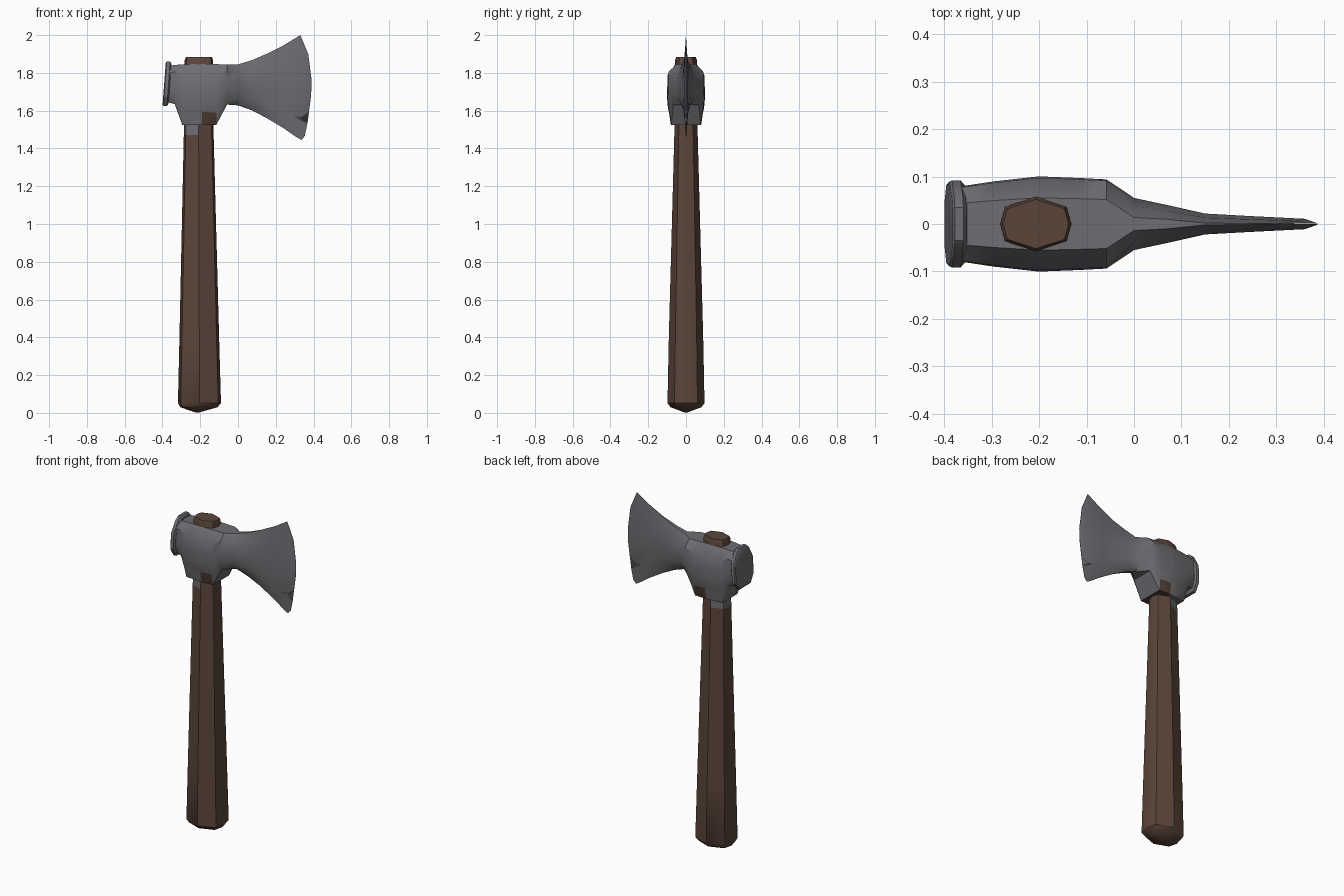
import bpy, bmesh, math

if "Cube" in bpy.data.objects:
    bpy.data.objects.remove(bpy.data.objects["Cube"])


def material(name, rgb):
    m = bpy.data.materials.new(name)
    m.diffuse_color = (*rgb, 1)
    m.use_nodes = True
    m.node_tree.nodes["Principled BSDF"].inputs["Base Color"].default_value = m.diffuse_color
    return m


steel = material("steel_grey", (0.155, 0.153, 0.168))
wood = material("brown_wood", (0.105, 0.060, 0.042))
rust = material("dark_rust", (0.075, 0.045, 0.033))


def loft(name, rings, mats, rule=None, angle=35):
    """Skin a list of closed rings, cap both ends, colour faces by a rule."""
    bm = bmesh.new()
    vs = [[bm.verts.new(p) for p in r] for r in rings]
    n = len(rings[0])
    for a, b in zip(vs, vs[1:]):
        for i in range(n):
            j = (i + 1) % n
            bm.faces.new((a[i], a[j], b[j], b[i]))
    bm.faces.new(vs[0][::-1])
    bm.faces.new(vs[-1])
    bmesh.ops.remove_doubles(bm, verts=bm.verts, dist=0.0004)
    bmesh.ops.recalc_face_normals(bm, faces=bm.faces)
    if rule:
        for f in bm.faces:
            f.material_index = rule(f.calc_center_median())
    me = bpy.data.meshes.new(name)
    bm.to_mesh(me)
    bm.free()
    ob = bpy.data.objects.new(name, me)
    bpy.context.collection.objects.link(ob)
    for m in mats:
        me.materials.append(m)
    bpy.ops.object.select_all(action='DESELECT')
    ob.select_set(True)
    bpy.context.view_layer.objects.active = ob
    bpy.ops.object.shade_smooth_by_angle(angle=math.radians(angle))
    return ob


# Handle: tapered eight-sided shaft with a low pointed butt
OCT = [(1, 0), (.87, .62), (0, 1), (-.87, .62), (-1, 0), (-.87, -.62), (0, -1), (.87, -.62)]
handle_rows = [(0.003, -.215, .012, .01), (.03, -.207, .098, .082), (.052, -.204, .114, .098),
               (.4, -.205, .105, .091), (1.47, -.208, .079, .062), (1.53, -.208, .078, .060),
               (1.868, -.207, .075, .058), (1.883, -.207, .069, .052)]
loft("handle", [[(cx + a * rx, b * ry, z) for a, b in OCT] for z, cx, rx, ry in handle_rows],
     [wood, steel], lambda c: int(1.48 < c.z < 1.52 and c.x < -.22))

# Head: columns from poll to cutting edge, rows from bottom to top
edge = [(.335, 1.445), (.353, 1.465), (.368, 1.535), (.33, 1.56), (.375, 1.59),
        (.387, 1.68), (.39, 1.76), (.372, 1.90), (.33, 2.0)]
frac = [(z - 1.445) / .555 for x, z in edge]
body_w = [.72, .80, .90, .93, .96, 1, 1, .97, .55]
collar_w = [.80, .82, .88, .90, .95, 1, 1, .97, .55]
neck_w = [.2, .4, .75, .82, .9, 1, 1, .7, .25]
blade_w = [.08, .25, .65, .75, .85, 1, 1, .6, .08]


def ring(side):
    """Mirror one side of a section to the other."""
    return [(x, -y, z) for x, y, z in side] + [(x, y, z) for x, y, z in reversed(side)]


columns = [(-.375, 1.645, 1.835, .078, body_w), (-.335, 1.635, 1.842, .084, body_w),
           (-.295, 1.525, 1.845, .090, collar_w), (-.205, 1.525, 1.847, .100, collar_w),
           (-.19, 1.525, 1.847, .100, collar_w), (-.115, 1.525, 1.846, .097, collar_w),
           (-.058, 1.632, 1.845, .094, body_w), (.0, 1.628, 1.845, .055, neck_w),
           (.07, 1.603, 1.866, .040, neck_w), (.15, 1.562, 1.900, .022, blade_w),
           (.24, 1.508, 1.945, .017, blade_w)]
rings = [ring([(x, y * w, zb + f * (zt - zb)) for f, w in zip(frac, ws)])
         for x, zb, zt, y, ws in columns]
rings.append(ring([(x - .03, .011 * w, 1.72 + (z - 1.72) * .935)
                   for (x, z), w in zip(edge, blade_w)]))
rings.append(ring([(x, .0006, z) for x, z in edge]))
loft("axe_head", rings, [steel, rust],
     lambda c: int(-.19 < c.x < -.09 and c.z < 1.592))

# Poll plate: slightly tilted hammer face with a chamfered rim
poll_shape = [(.055, -.118), (.088, -.07), (.092, .03), (.06, .095), (.035, .118),
              (-.035, .118), (-.06, .095), (-.092, .03), (-.088, -.07), (-.055, -.118)]
poll_rows = [(-.391, .93), (-.386, 1), (-.368, 1), (-.360, .90)]
loft("poll_plate", [[(x + b * .07, a * s, 1.742 + b * s) for a, b in poll_shape]
                    for x, s in poll_rows], [steel], angle=30)
